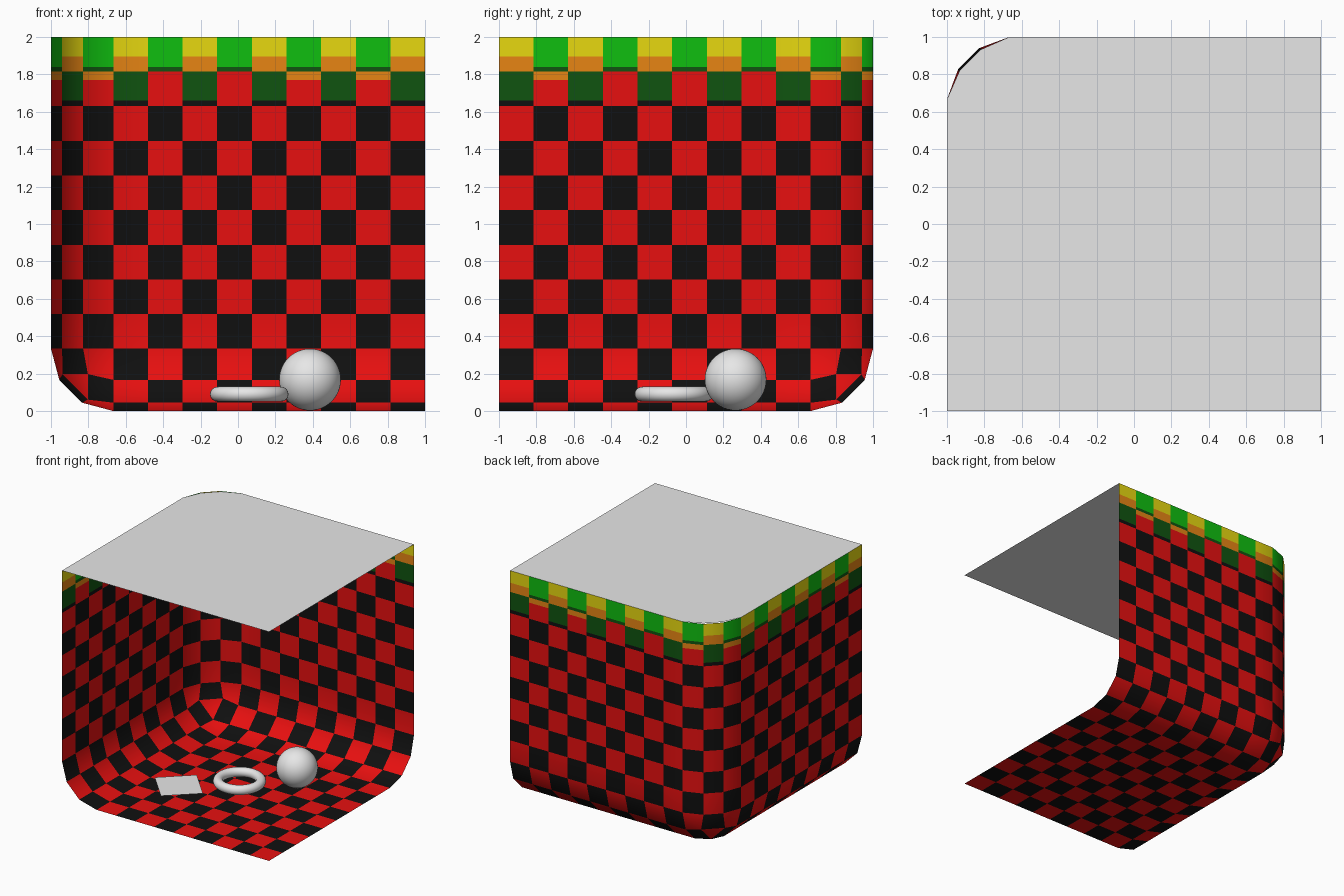
import bpy, bmesh, math
from mathutils import Vector

if "Cube" in bpy.data.objects:
    bpy.data.objects.remove(bpy.data.objects["Cube"])

COLORS = {
    "red": (0.8, 0.005, 0.005), "black": (0.005, 0.005, 0.005),
    "yellow": (0.8, 0.69, 0.005), "orange": (0.8, 0.235, 0.007),
    "green": (0.005, 0.52, 0.005), "dark_green": (0.005, 0.088, 0.005),
    "light_grey": (0.8, 0.8, 0.8),
}
MATS = {}
for name, c in COLORS.items():
    MATS[name] = bpy.data.materials.new(name)
    MATS[name].diffuse_color = (*c, 1)
NAMES = list(COLORS)

R = 1 / 3                       # fillet radius
CELL = 5 / 27                   # checker size on the flat areas
LINE = [-1 + R + i * CELL for i in range(10)]    # cell edges from -0.667 to 1
ARC = [(math.cos(math.radians(a)), math.sin(math.radians(a))) for a in (0, 30, 60, 90)]
A, B = 0.06, 0.172              # offsets of the slightly flattened upright corner
CORNER = [(-1 + A, 1 - B), (-1 + B, 1 - A)]

bm = bmesh.new()


def face(pts, color):
    f = bm.faces.new([bm.verts.new(p) for p in pts])
    f.material_index = NAMES.index(color)
    f.smooth = True


def checker(n):
    return "black" if n % 2 else "red"


# walls: plan path from the front of the left wall to the right of the back wall
path = [(-1, -t) for t in reversed(LINE)] + CORNER + [(t, 1) for t in LINE]
levels = [R + k * CELL for k in range(8)] + [1.66, 1.77, R + 8 * CELL, 1.84, 1.895, 2]
LONG_ORANGE = {1, 9, 11, 17, 19}


def wall_color(col, z):
    row = int((z - R) / CELL)
    dark = (col + row) % 2 == 1
    if row >= 8:
        if dark:
            return "green" if z > 1.84 else "dark_green"
        return "yellow" if z > 1.895 else "orange"
    if row == 7:
        if dark:
            return "dark_green" if z > 1.66 else "black"
        return "orange" if z > 1.77 and col in LONG_ORANGE else "red"
    return checker(dark)


for col, (p, q) in enumerate(zip(path, path[1:])):
    for lo, hi in zip(levels, levels[1:]):
        face([(*p, lo), (*q, lo), (*q, hi), (*p, hi)], wall_color(col, (lo + hi) / 2))

# floor fillets along both walls, mirrored across the corner diagonal
for i, (a, b) in enumerate(zip(LINE, LINE[1:])):
    for j in range(3):
        (c0, s0), (c1, s1) = ARC[j], ARC[j + 1]
        y0, z0 = 1 - R + R * c0, R - R * s0
        y1, z1 = 1 - R + R * c1, R - R * s1
        quad = [(a, y0, z0), (b, y0, z0), (b, y1, z1), (a, y1, z1)]
        face(quad, checker(i + j + 1))
        face([(-y, -x, z) for x, y, z in reversed(quad)], checker(i + j + 1))

# flat floor
for i in range(9):
    for k in range(9):
        x0, x1 = LINE[i], LINE[i + 1]
        y0, y1 = -LINE[k], -LINE[k + 1]
        face([(x0, y0, 0), (x1, y0, 0), (x1, y1, 0), (x0, y1, 0)], checker(i + k))

# rounded inner corner: three corner quads, three side quads, one centre triangle
def corner_point(u, v, w):
    return (-1 + R - R * u, 1 - R + R * v, R - R * w)


tips, inner, edges = [], [], {}
for i in range(3):
    d = [0, 0, 0]
    d[i] = 1
    tips.append(corner_point(*d))
    n = Vector([2 if k == i else 1 for k in range(3)]).normalized()
    inner.append(corner_point(*n))
    for j in range(3):
        if j != i:
            d = [0, 0, 0]
            d[i], d[j] = ARC[1]
            edges[i, j] = corner_point(*d)
edges[0, 1], edges[1, 0] = (*CORNER[0], R), (*CORNER[1], R)
for i in range(3):
    j, k = (i + 1) % 3, (i + 2) % 3
    face([tips[i], edges[i, j], inner[i], edges[i, k]], "red")
    face([edges[i, j], edges[j, i], inner[j], inner[i]], "black")
face(inner, "red")

bmesh.ops.remove_doubles(bm, verts=bm.verts, dist=0.0005)
bmesh.ops.recalc_face_normals(bm, faces=bm.faces)
floor_face = min(bm.faces, key=lambda f: f.calc_center_median().z)
if floor_face.normal.z < 0:
    bmesh.ops.reverse_faces(bm, faces=bm.faces)


def add_mesh(name, bm, mats):
    me = bpy.data.meshes.new(name)
    bm.to_mesh(me)
    bm.free()
    for m in mats:
        me.materials.append(MATS[m])
    ob = bpy.data.objects.new(name, me)
    bpy.context.collection.objects.link(ob)
    return ob


add_mesh("checkered_room", bm, NAMES[:6])

# ceiling panel with the same clipped corner
bm = bmesh.new()
outline = [(-1, -1), (1, -1), (1, 1), (-1 + R, 1), (-0.82, 0.932), (-0.932, 0.82), (-1, 1 - R)]
bm.faces.new([bm.verts.new((x, y, 2)) for x, y in outline])
add_mesh("ceiling_panel", bm, ["light_grey"])


def finish(name, smooth=True):
    ob = bpy.context.object
    ob.name = name
    ob.data.materials.append(MATS["light_grey"])
    if smooth:
        bpy.ops.object.shade_smooth()


# objects on the floor
bpy.ops.mesh.primitive_uv_sphere_add(segments=48, ring_count=24, radius=0.165,
                                     location=(0.385, 0.265, 0.168))
finish("ball")
bpy.ops.mesh.primitive_torus_add(major_radius=0.17, minor_radius=0.04, major_segments=48,
                                 minor_segments=16, location=(0.06, -0.065, 0.09))
finish("ring")
bpy.ops.mesh.primitive_plane_add(size=1, location=(-0.285, -0.41, 0.09),
                                 rotation=(0, 0, math.radians(43)))
bpy.context.object.scale = (0.335, 0.35, 1)
finish("square_plate", False)

for m in bpy.data.materials:
    if m.users and not m.is_grease_pencil:
        m.use_nodes = True
        m.node_tree.nodes["Principled BSDF"].inputs["Base Color"].default_value = m.diffuse_color
